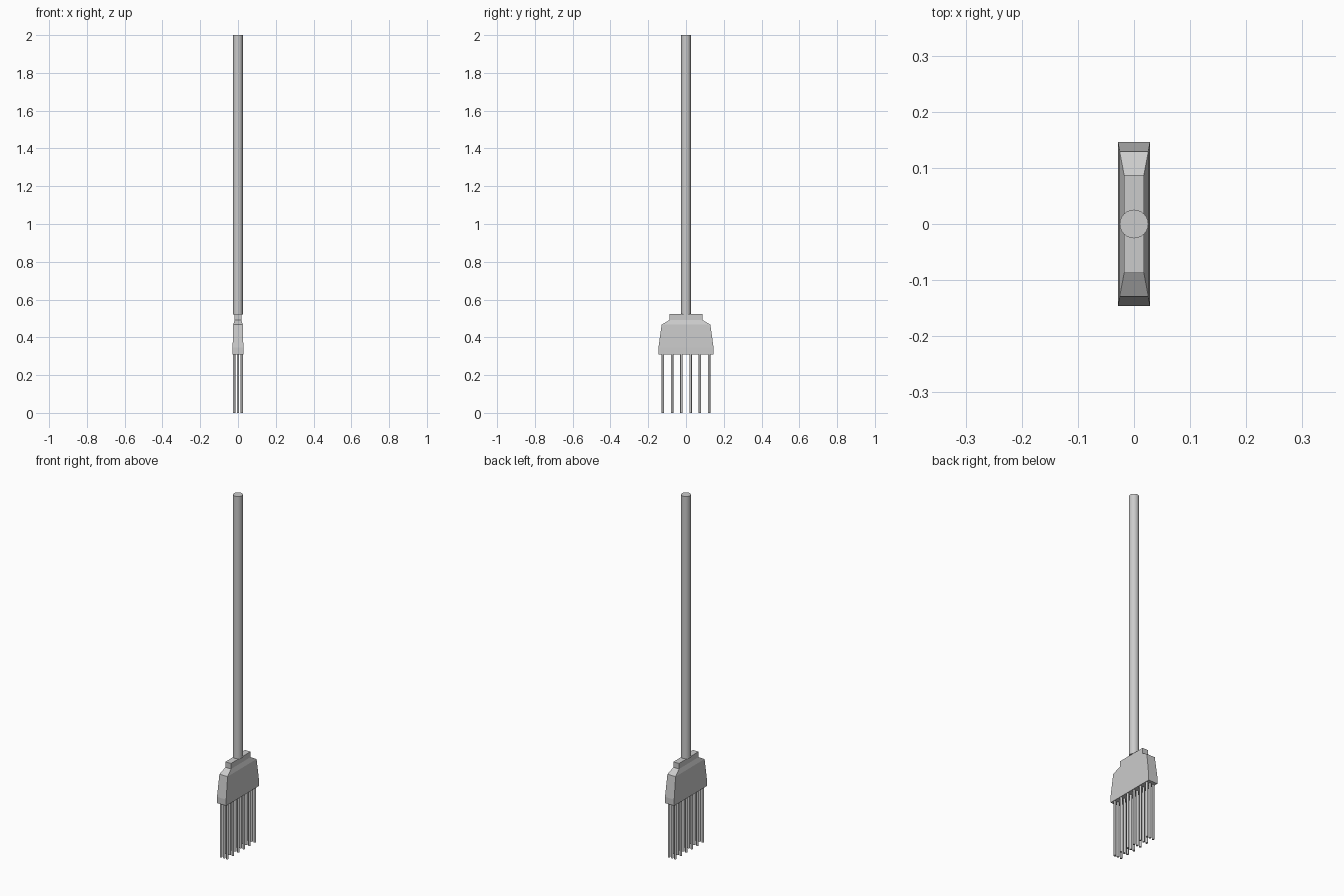
import bpy, bmesh, math

if "Cube" in bpy.data.objects:
    bpy.data.objects.remove(bpy.data.objects["Cube"])


def new_object(name, bm):
    bmesh.ops.recalc_face_normals(bm, faces=bm.faces)
    mesh = bpy.data.meshes.new(name)
    bm.to_mesh(mesh)
    bm.free()
    obj = bpy.data.objects.new(name, mesh)
    bpy.context.collection.objects.link(obj)
    return obj


def rod(name, x, y, z0, z1, radius, sides):
    bpy.ops.mesh.primitive_cylinder_add(vertices=sides, radius=radius, depth=z1 - z0,
                                        location=(x, y, (z0 + z1) / 2))
    obj = bpy.context.object
    obj.name = name
    bpy.ops.object.shade_smooth_by_angle(angle=math.radians(50))
    return obj


# Long round handle
rod("handle", 0, 0, 0.522, 2.0, 0.0255, 24)

# Brush head: stacked rectangular sections (z, half x, half y)
sections = [(0.31, 0.0285, 0.146), (0.345, 0.0285, 0.146), (0.467, 0.0255, 0.129),
            (0.492, 0.0175, 0.087), (0.523, 0.0175, 0.087)]
bm = bmesh.new()
rings = [[bm.verts.new((sx * hx, sy * hy, z))
          for sx, sy in ((-1, -1), (1, -1), (1, 1), (-1, 1))]
         for z, hx, hy in sections]
for low, high in zip(rings, rings[1:]):
    for i in range(4):
        j = (i + 1) % 4
        bm.faces.new((low[i], low[j], high[j], high[i]))
bm.faces.new(rings[0])
bm.faces.new(rings[-1])
new_object("brush_head", bm)

# Three rows of six bristle tufts
for row in range(3):
    for col in range(6):
        rod(f"bristle_{row}_{col}", (row - 1) * 0.02, (col - 2.5) * 0.049,
            0.0, 0.315, 0.0065, 8)
